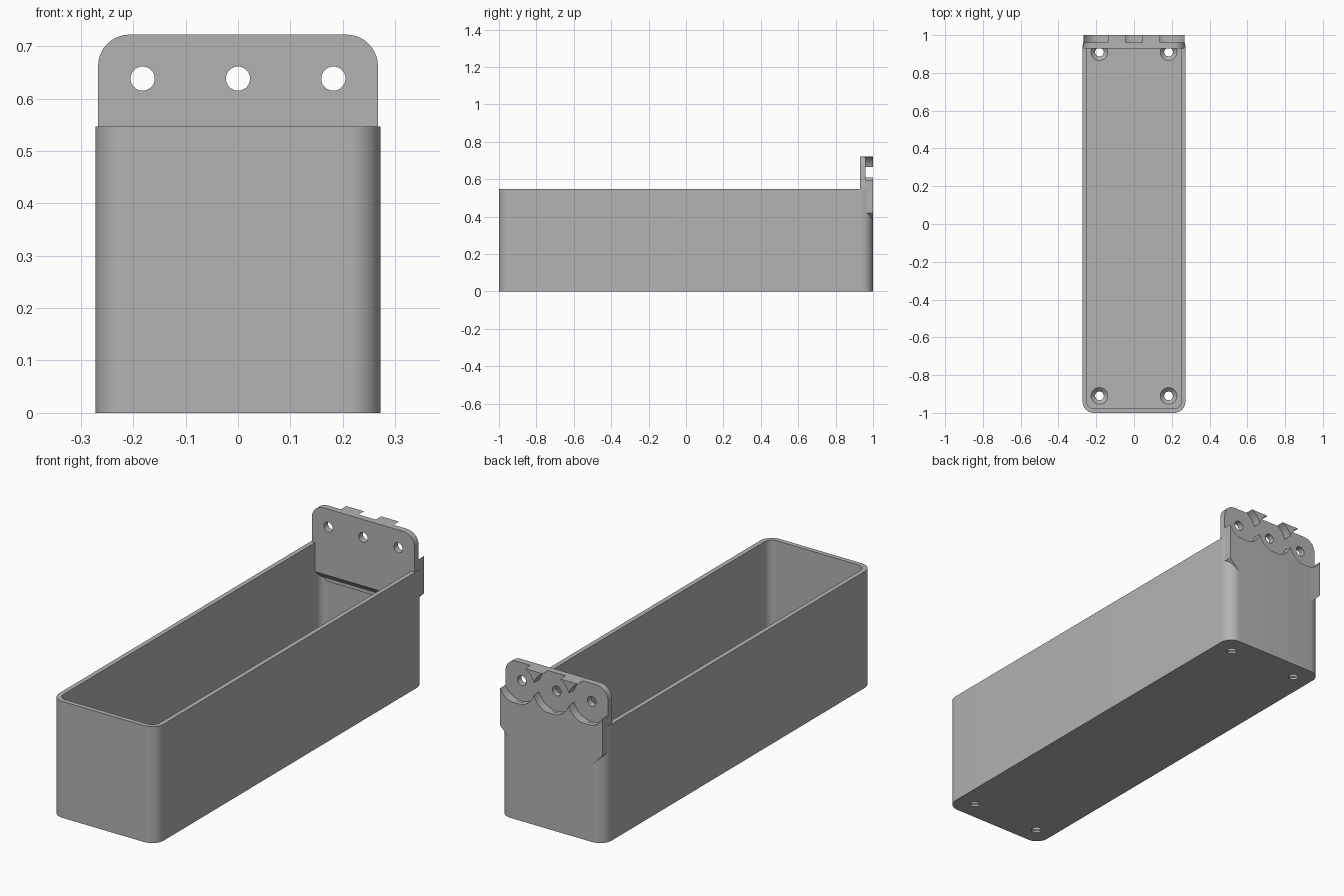
import bpy, bmesh, math
from mathutils import Matrix

cube = bpy.data.objects.get("Cube")
if cube:
    bpy.data.objects.remove(cube, do_unlink=True)

grey = bpy.data.materials.new("plain grey")
grey.use_nodes = True
colour = (0.45, 0.45, 0.45, 1)
grey.diffuse_color = colour
grey.node_tree.nodes["Principled BSDF"].inputs["Base Color"].default_value = colour


def finish(name, bm):
    bmesh.ops.recalc_face_normals(bm, faces=bm.faces)
    mesh = bpy.data.meshes.new(name)
    bm.to_mesh(mesh)
    bm.free()
    mesh.materials.append(grey)
    ob = bpy.data.objects.new(name, mesh)
    bpy.context.collection.objects.link(ob)
    return ob


def arc(cx, cy, r, start):
    """Quarter circle, counter-clockwise."""
    angles = [math.radians(start + 90 * i / 10) for i in range(11)]
    return [(cx + r * math.cos(a), cy + r * math.sin(a)) for a in angles]


def prism(name, outline, low, high, upright=True):
    """Extrude an outline along z, or an x-z outline along y."""
    bm = bmesh.new()
    rings = []
    for d in (low, high):
        rings.append([bm.verts.new((a, b, d) if upright else (a, d, b)) for a, b in outline])
    n = len(outline)
    bm.faces.new(rings[0])
    bm.faces.new(rings[1])
    for i in range(n):
        j = (i + 1) % n
        bm.faces.new((rings[0][i], rings[0][j], rings[1][j], rings[1][i]))
    return finish(name, bm)


def rounded_rect(hx, hy, r):
    x, y = hx - r, hy - r
    return arc(x, y, r, 0) + arc(-x, y, r, 90) + arc(-x, -y, r, 180) + arc(x, -y, r, 270)


def cone(name, loc, r_low, r_high, depth, along_y=False):
    bm = bmesh.new()
    turn = Matrix.Rotation(math.pi / 2, 4, 'X') if along_y else Matrix()
    bmesh.ops.create_cone(bm, cap_ends=True, segments=48, radius1=r_low, radius2=r_high,
                          depth=depth, matrix=Matrix.Translation(loc) @ turn)
    return finish(name, bm)


def cut(target, cutters):
    bpy.context.view_layer.objects.active = target
    for c in cutters:
        m = target.modifiers.new("cut", 'BOOLEAN')
        m.operation, m.solver, m.object = 'DIFFERENCE', 'EXACT', c
        bpy.ops.object.modifier_apply(modifier=m.name)
        bpy.data.objects.remove(c, do_unlink=True)


# Open tray with rounded corners
floor = 0.03
tray = prism("tray", rounded_rect(0.272, 1, 0.06), 0, 0.547)
cutters = [prism("cavity", rounded_rect(0.25, 0.978, 0.038), floor, 0.8)]

# Countersunk screw holes in the floor
for x in (-0.183, 0.183):
    for y in (-0.91, 0.91):
        cutters.append(cone("screw_hole", (x, y, 0), 0.023, 0.023, 0.2))
        cutters.append(cone("countersink", (x, y, floor - 0.01), 0.02, 0.048, 0.028))
cut(tray, cutters)

# Hanging plate, its underside sloping back to the wall
half, top, r = 0.267, 0.722, 0.06
crown = arc(half - r, top - r, r, 0) + arc(r - half, top - r, r, 90)
plate = prism("hanging_plate", crown + [(-half, 0.41), (half, 0.41)], 0.93, 0.96, False)
for v in plate.data.vertices:
    if v.co.z < 0.42 and v.co.y > 0.95:
        v.co.z = 0.38

# Rear spacer that squares off the rounded corners
base = [(-half, 0.42), (-0.21, 0.363), (0.21, 0.363), (half, 0.42)]
spacer = prism("rear_spacer", crown + base, 0.96, 1, False)

# Bolt holes, with round clearance pockets behind them
bolts = [(x, 0.96, 0.638) for x in (-0.182, 0, 0.182)]
cut(plate, [cone("bolt_hole", p, 0.023, 0.023, 0.2, True) for p in bolts])
cut(spacer, [cone("pocket", p, 0.0955, 0.0955, 0.2, True) for p in bolts])

for ob in (tray, plate, spacer):
    bpy.ops.object.select_all(action='DESELECT')
    ob.select_set(True)
    bpy.context.view_layer.objects.active = ob
    bpy.ops.object.shade_smooth_by_angle(angle=math.radians(30))
